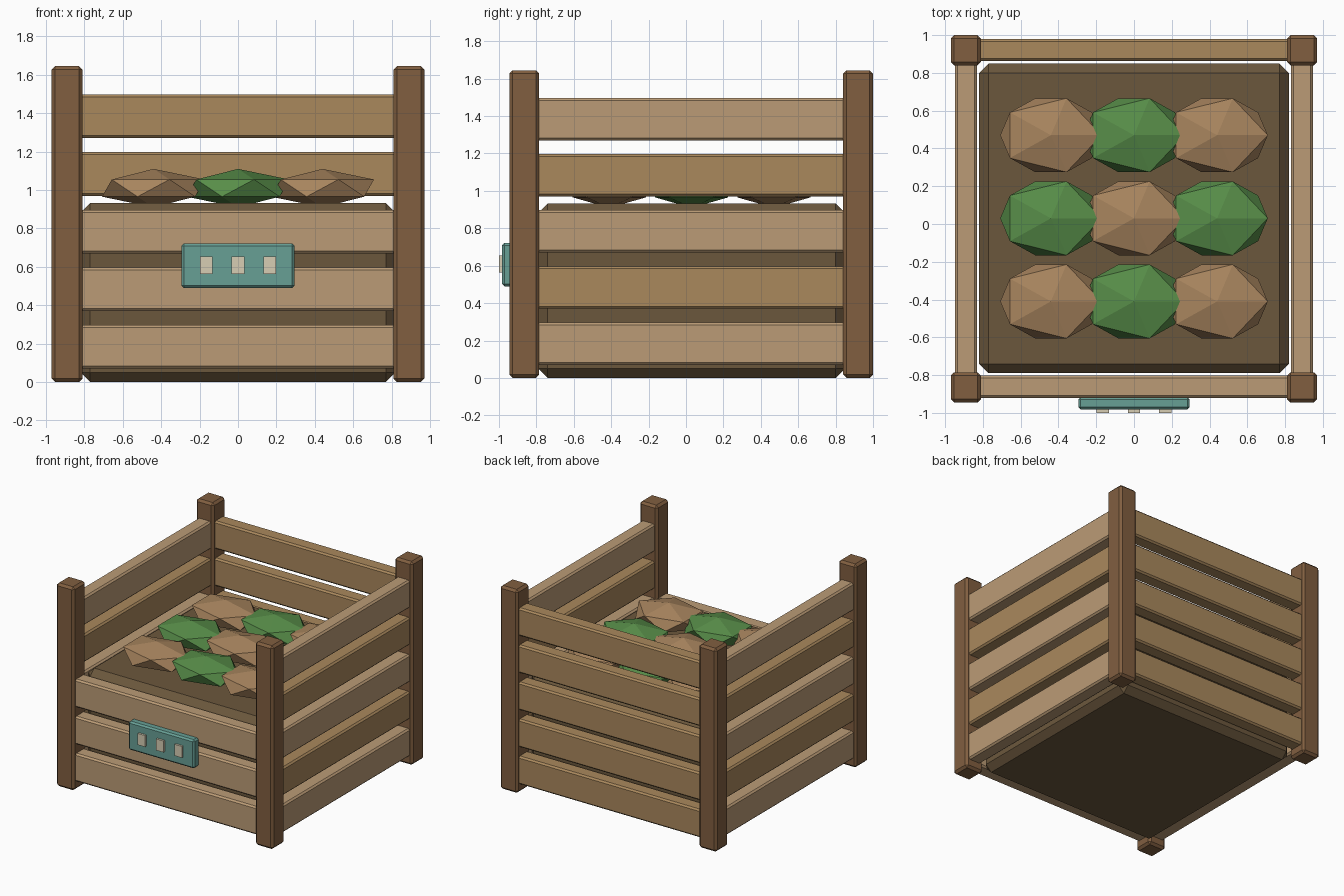
import bpy

if "Cube" in bpy.data.objects:
    bpy.data.objects.remove(bpy.data.objects["Cube"])


def material(name, rgb):
    """Flat colour from 0-255 sRGB values."""
    m = bpy.data.materials.new(name)
    m.diffuse_color = [(c / 255) ** 2.2 for c in rgb] + [1.0]
    m.use_nodes = True
    m.node_tree.nodes["Principled BSDF"].inputs["Base Color"].default_value = m.diffuse_color
    return m


wood_dark = material("dark_wood", (128, 95, 66))
wood_light = material("light_wood", (186, 154, 117))
wood_mid = material("mid_wood", (168, 135, 93))
soil_mat = material("soil", (107, 88, 63))
plate_mat = material("teal_plate", (103, 158, 148))
stud_mat = material("cream", (214, 204, 178))
tan_mat = material("tan_crop", (166, 131, 94))
green_mat = material("green_crop", (88, 140, 74))


def box(name, x, y, z, mat, bevel=0.013):
    """Bevelled box given (min, max) along each axis."""
    bpy.ops.mesh.primitive_cube_add(
        size=1, location=[(a + b) / 2 for a, b in (x, y, z)])
    ob = bpy.context.object
    ob.name = name
    ob.scale = [b - a for a, b in (x, y, z)]
    bpy.ops.object.transform_apply(location=False, rotation=False, scale=True)
    ob.data.materials.append(mat)
    if bevel:
        mod = ob.modifiers.new("edge", 'BEVEL')
        mod.width = bevel
        mod.segments = 1
    return ob


# corner posts
for sx, side in ((-1, "left"), (1, "right")):
    for y, end in ((-0.865, "front"), (0.92, "back")):
        x = sx * 0.89
        box(f"{end}_{side}_post", (x - 0.08, x + 0.08), (y - 0.08, y + 0.08),
            (0, 1.645), wood_dark, 0.018)

# slats: three at the front, five on the other sides
for i in range(5):
    z = (0.07 + 0.3 * i, 0.297 + 0.3 * i)
    if i < 3:
        box(f"front_slat_{i}", (-0.85, 0.85), (-0.92, -0.803), z, wood_light)
    box(f"back_slat_{i}", (-0.85, 0.85), (0.862, 0.979), z, wood_mid)
    side_mat = wood_mid if i % 2 else wood_light
    for sx, side in ((-1, "left"), (1, "right")):
        c = sx * 0.89
        box(f"{side}_slat_{i}", (c - 0.058, c + 0.058), (-0.83, 0.88), z, side_mat)

# soil block filling the crate
box("soil", (-0.82, 0.82), (-0.79, 0.85), (0, 0.932), soil_mat, 0.05)

# crops in a checkerboard of two colours
for row in range(3):
    for col in range(3):
        bpy.ops.mesh.primitive_ico_sphere_add(
            subdivisions=1, radius=1,
            location=((col - 1) * 0.44, 0.03 + (row - 1) * 0.44, 1.01))
        crop = bpy.context.object
        crop.name = f"crop_{row}_{col}"
        crop.scale = (0.3, 0.23, 0.1)
        crop.data.materials.append(green_mat if (row + col) % 2 else tan_mat)

# front plate with three square studs
box("front_plate", (-0.295, 0.295), (-0.983, -0.915), (0.49, 0.722), plate_mat)
for i in (-1, 0, 1):
    x = i * 0.165
    box(f"plate_stud_{i + 1}", (x - 0.033, x + 0.033), (-1.0, -0.97),
        (0.563, 0.655), stud_mat, 0)
